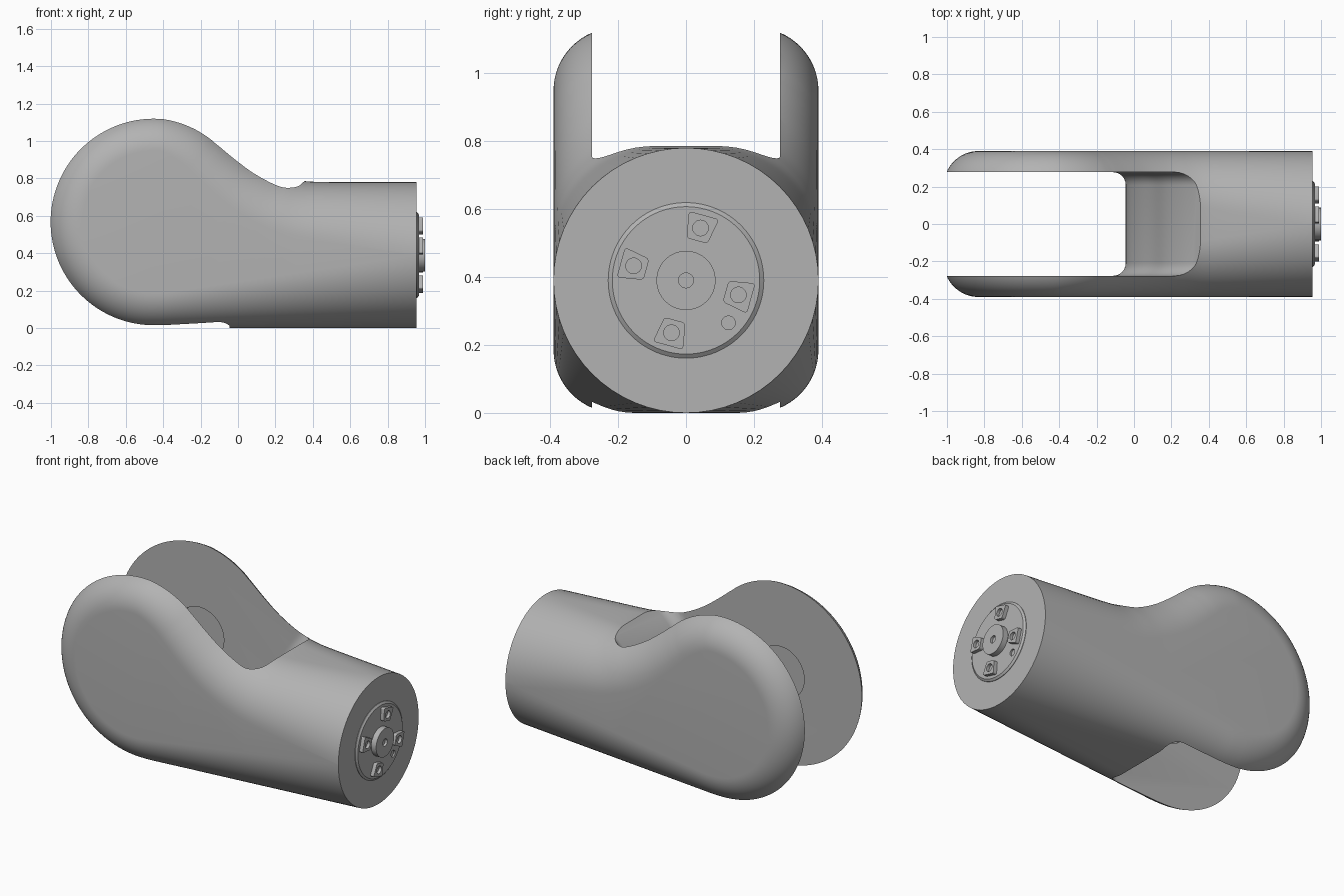
import bpy, bmesh, math
from mathutils import Vector

cube = bpy.data.objects.get("Cube")
if cube:
    bpy.data.objects.remove(cube, do_unlink=True)

grey = bpy.data.materials.new("satin grey")
grey.use_nodes = True
COLOUR = (0.45, 0.45, 0.45, 1)
grey.diffuse_color = COLOUR
grey.node_tree.nodes["Principled BSDF"].inputs["Base Color"].default_value = COLOUR

W, AXIS_Z, END_X = 0.39, 0.39, 0.955      # half width, barrel axis, barrel end
PIVOT = Vector((-0.45, 0, 0.567))         # centre of the round arms
SLOT = 0.277                              # half width of the fork gap


def make(name, bm):
    bmesh.ops.recalc_face_normals(bm, faces=bm.faces)
    mesh = bpy.data.meshes.new(name)
    bm.to_mesh(mesh)
    bm.free()
    mesh.materials.append(grey)
    ob = bpy.data.objects.new(name, mesh)
    bpy.context.collection.objects.link(ob)
    return ob


def activate(ob):
    bpy.ops.object.select_all(action='DESELECT')
    ob.select_set(True)
    bpy.context.view_layer.objects.active = ob


def smooth(ob):
    activate(ob)
    bpy.ops.object.shade_smooth_by_angle(angle=math.radians(30))


def prism(name, points, direction, bevel=0.0, pick=None):
    """Extrude a flat polygon; bevel the edges chosen by pick."""
    bm = bmesh.new()
    direction = Vector(direction)
    face = bm.faces.new([bm.verts.new(p) for p in points])
    new = bmesh.ops.extrude_face_region(bm, geom=[face], use_keep_orig=True)["geom"]
    bmesh.ops.translate(bm, vec=direction,
                        verts=[v for v in new if isinstance(v, bmesh.types.BMVert)])
    if bevel:
        bmesh.ops.bevel(bm, geom=[e for e in bm.edges if pick(e)], offset=bevel,
                        segments=6, profile=0.5, affect='EDGES', clamp_overlap=True)
    return make(name, bm)


def disc(name, y, z, r, x0, x1, n=64):
    ring = [(x0, y + r * math.cos(a * math.tau / n), z + r * math.sin(a * math.tau / n))
            for a in range(n)]
    return prism(name, ring, (x1 - x0, 0, 0))


def cut(ob, cutter):
    mod = ob.modifiers.new("cut", 'BOOLEAN')
    mod.operation, mod.solver, mod.object = 'DIFFERENCE', 'EXACT', cutter
    activate(ob)
    bpy.ops.object.modifier_apply(modifier=mod.name)
    bpy.data.objects.remove(cutter, do_unlink=True)


def spline(pts, steps):
    """Catmull-Rom curve through 2D points, skipping the first and last."""
    out = []
    for a, b, c, d in zip(pts, pts[1:], pts[2:], pts[3:]):
        for i in range(steps):
            t = i / steps
            out.append(tuple(0.5 * (2 * q + (r - p) * t + (2 * p - 5 * q + 4 * r - s) * t * t
                                    + (3 * q - p - 3 * r + s) * t ** 3)
                             for p, q, r, s in zip(a, b, c, d)))
    return out


# Side outline: flat underside, round arm end, curved neck, straight barrel
R = PIVOT.z
outline = [(END_X + (PIVOT.x - END_X) * i / 40, 0) for i in range(40)]
for i in range(73):
    a = math.radians(-90 - 218 * i / 73)
    outline.append((PIVOT.x + R * math.cos(a), PIVOT.z + R * math.sin(a)))
outline += spline([(-0.2, 1.075), (-0.1, 1.012), (0, 0.938), (0.1, 0.872), (0.2, 0.824),
                   (0.28, 0.8), (0.37, 0.784), (0.5, 0.78), (0.7, 0.78)], 6)
outline += [(0.5 + (END_X - 0.5) * i / 12, 0.78) for i in range(13)]

# Body skin: edge rounding grows from the arms until the barrel is a full circle
bm = bmesh.new()
cols = []
ARC = 16
for i, (x, z) in enumerate(outline):
    p, q = outline[max(i - 1, 0)], outline[min(i + 1, len(outline) - 1)]
    t = Vector((q[0] - p[0], q[1] - p[1])).normalized()
    n = Vector((t.y, -t.x))
    f = min(max((x + 0.4) / (END_X + 0.4), 0), 1)
    r = 0.186 + (0.3895 - 0.186) * f
    half = []
    for j in range(ARC + 1):
        a = math.pi / 2 * j / ARC
        half.append((W - r + r * math.cos(a), r - r * math.sin(a)))
    section = half + [(-y, d) for y, d in reversed(half)]
    cols.append([bm.verts.new((x + n.x * d, y, z + n.y * d)) for y, d in section])
for a, b in zip(cols, cols[1:]):
    for j in range(len(a) - 1):
        bm.faces.new((a[j], a[j + 1], b[j + 1], b[j]))
bm.faces.new([c[0] for c in cols])
bm.faces.new([c[-1] for c in reversed(cols)])
bm.faces.new(cols[0] + cols[-1][::-1])
body = make("forked_body", bm)

# Fork gap with a filleted, curved inner wall
wall = spline([(-0.06, -0.3), (-0.05, -0.1), (-0.035, 0.08), (0.02, 0.24), (0.1, 0.4),
               (0.17, 0.56), (0.26, 0.69), (0.36, 0.79), (0.46, 0.89), (0.56, 0.99)], 4)
wall += [(0.46, 0.89), (0.46, 1.4), (-1.3, 1.4), (-1.3, -0.1)]


def on_wall(e):
    a, b = (v.co for v in e.verts)
    mid = (a + b) / 2
    return abs(a.y - b.y) < 1e-4 and mid.x > -0.06 and mid.z < 0.89


cut(body, prism("gap_cutter", [(x, -SLOT, z) for x, z in wall], (0, 2 * SLOT, 0),
                0.07, on_wall))

# Round pivot pockets on the inner faces of both arms
for side in (-1, 1):
    ring = [(PIVOT.x + 0.16 * math.cos(k * math.tau / 48), side * (SLOT - 0.05),
             PIVOT.z + 0.16 * math.sin(k * math.tau / 48)) for k in range(48)]
    cut(body, prism("pocket_cutter", ring, (0, side * 0.1, 0)))
smooth(body)

# Coupling plate with a chamfered rim and a small locating hole
bm = bmesh.new()
rings = []
for x, r in ((0.95, 0.229), (0.958, 0.229), (0.967, 0.217)):
    rings.append([bm.verts.new((x, r * math.cos(k * math.tau / 96),
                                AXIS_Z + r * math.sin(k * math.tau / 96))) for k in range(96)])
for a, b in zip(rings, rings[1:]):
    for k in range(96):
        bm.faces.new((a[k], a[k - 1], b[k - 1], b[k]))
bm.faces.new(rings[0])
bm.faces.new(rings[-1])
plate = make("coupling_plate", bm)
cut(plate, disc("hole_cutter", 0.125, 0.265, 0.02, 0.957, 1.1, 32))
smooth(plate)

# Central hub with a dimple
hub = disc("coupling_hub", 0, AXIS_Z, 0.087, 0.96, 1.0)
cut(hub, disc("dimple_cutter", 0, AXIS_Z, 0.022, 0.985, 1.1, 32))
smooth(hub)

# Four wedge-shaped lugs around the hub, each with a round socket
for k in range(4):
    a = math.radians(74.5 + 90 * k)
    u, v = Vector((0, math.cos(a), math.sin(a))), Vector((0, -math.sin(a), math.cos(a)))
    c = Vector((0.962, 0, AXIS_Z)) + u * 0.16
    corners = [c + u * s + v * w for s, w in
               ((-0.039, -0.032), (0.039, -0.046), (0.039, 0.046), (-0.039, 0.032))]
    lug = prism("coupling_lug", corners, (0.028, 0, 0), 0.01,
                lambda e: abs(e.verts[0].co.x - e.verts[1].co.x) > 0.01)
    cut(lug, disc("socket_cutter", c.y, c.z, 0.023, 0.972, 1.1, 32))
    smooth(lug)
